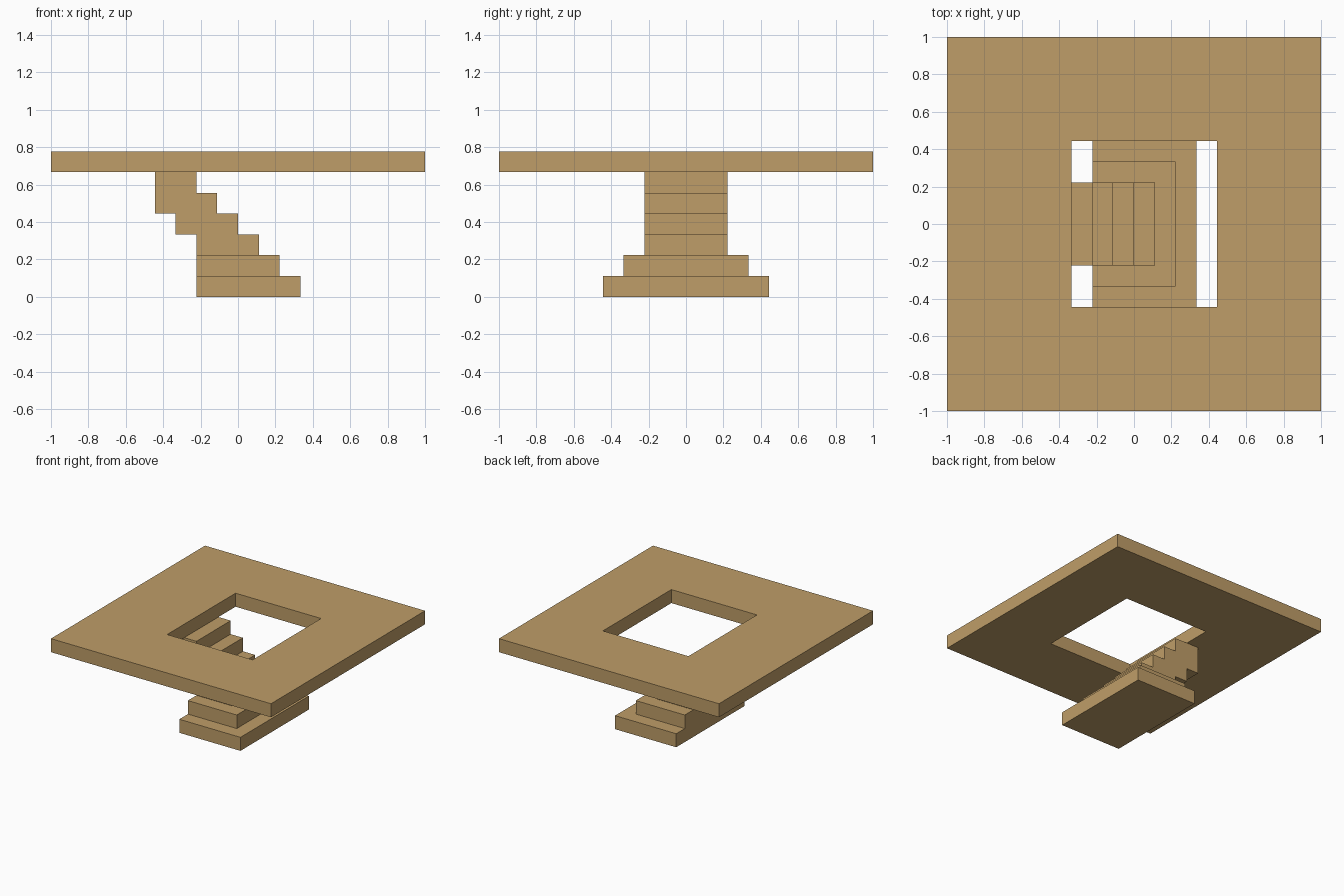
import bpy, bmesh

cube = bpy.data.objects.get("Cube")
if cube:
    bpy.data.objects.remove(cube, do_unlink=True)

U = 1 / 9  # height of one step; every size is a whole number of these

wood = bpy.data.materials.new("tan_wood")
wood.use_nodes = True
colour = (0.52, 0.34, 0.138, 1)
wood.diffuse_color = colour
wood.node_tree.nodes["Principled BSDF"].inputs["Base Color"].default_value = colour


def finish(name, bm):
    bmesh.ops.recalc_face_normals(bm, faces=bm.faces)
    mesh = bpy.data.meshes.new(name)
    bm.to_mesh(mesh)
    bm.free()
    mesh.materials.append(wood)
    obj = bpy.data.objects.new(name, mesh)
    bpy.context.collection.objects.link(obj)
    return obj


def extrude(bm, faces, offset):
    """Extrude flat faces into a closed solid."""
    geom = bmesh.ops.extrude_face_region(bm, geom=faces, use_keep_orig=True)["geom"]
    verts = [v for v in geom if isinstance(v, bmesh.types.BMVert)]
    bmesh.ops.translate(bm, verts=verts, vec=offset)


def box(name, x0, x1, half_y, z0, z1):
    bm = bmesh.new()
    corners = [(x0, -half_y), (x1, -half_y), (x1, half_y), (x0, half_y)]
    face = bm.faces.new([bm.verts.new((x * U, y * U, z0 * U)) for x, y in corners])
    extrude(bm, [face], (0, 0, (z1 - z0) * U))
    return finish(name, bm)


# Wide bottom steps, each wrapping around the flight
box("bottom_step", -2, 3, 4, 0, 1)
box("second_step", -2, 2, 3, 1, 2)

# Narrow flight: stepped side profile (x, z) swept across the width
profile = [(-2, 2), (1, 2), (1, 3), (0, 3), (0, 4), (-1, 4), (-1, 5),
           (-2, 5), (-2, 6), (-4, 6), (-4, 4), (-3, 4), (-3, 3), (-2, 3)]
bm = bmesh.new()
side = bm.faces.new([bm.verts.new((x * U, -2 * U, z * U)) for x, z in profile])
extrude(bm, [side], (0, 4 * U, 0))
finish("upper_flight", bm)

# Square upper floor with a rectangular stair opening
bm = bmesh.new()
outer = [(-9, -9), (9, -9), (9, 9), (-9, 9)]
inner = [(-3, -4), (4, -4), (4, 4), (-3, 4)]
ring_out, ring_in = [[bm.verts.new((x * U, y * U, 6 * U)) for x, y in ring]
                     for ring in (outer, inner)]
faces = []
for i in range(4):
    j = (i + 1) % 4
    faces.append(bm.faces.new((ring_out[i], ring_out[j], ring_in[j], ring_in[i])))
extrude(bm, faces, (0, 0, U))
finish("upper_floor", bm)
